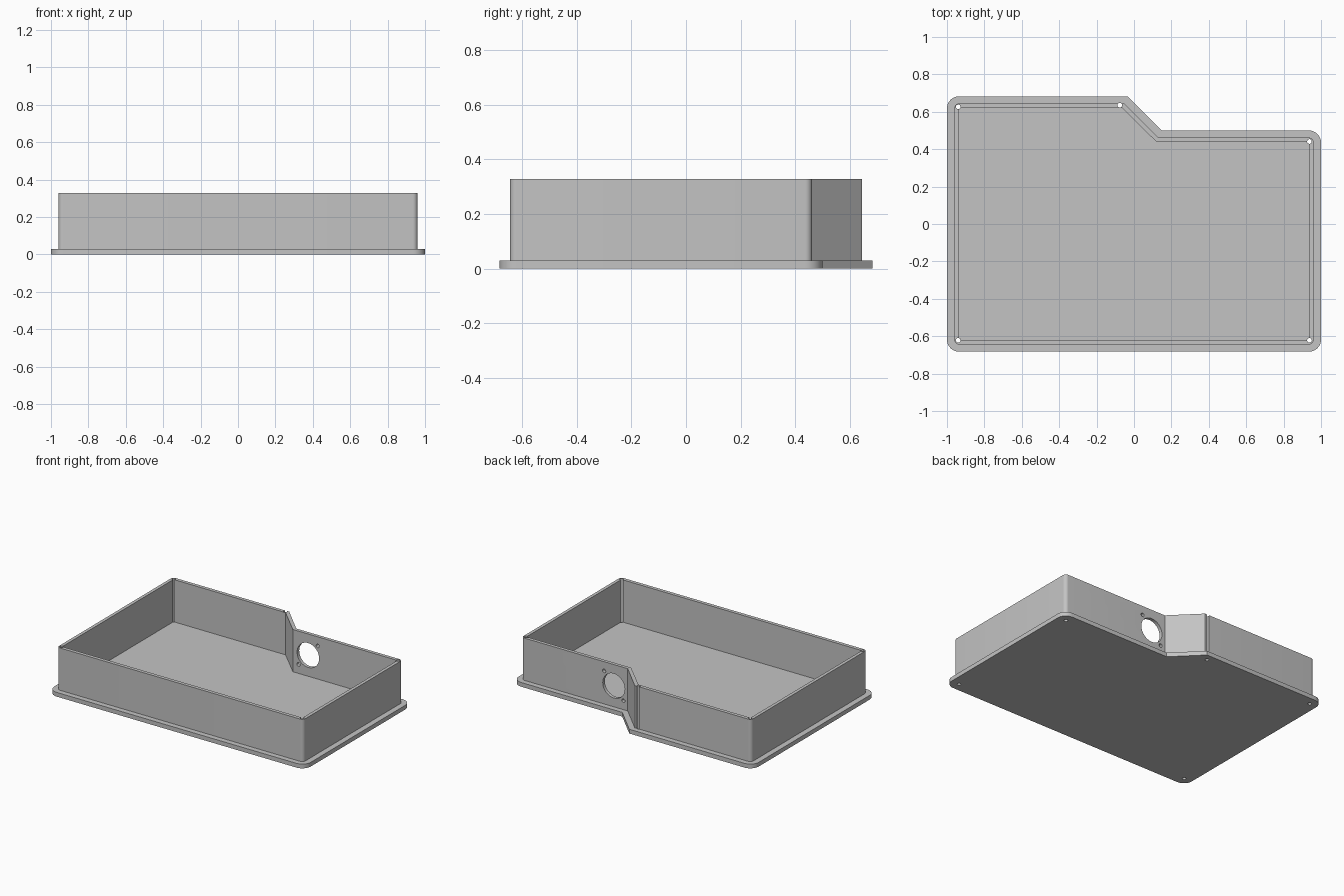
import bpy, bmesh, math
from mathutils import Vector, Matrix

if "Cube" in bpy.data.objects:
    bpy.data.objects.remove(bpy.data.objects["Cube"], do_unlink=True)

grey = bpy.data.materials.new("plain_grey")
grey.use_nodes = True
COLOUR = (0.55, 0.55, 0.55, 1)
grey.diffuse_color = COLOUR
grey.node_tree.nodes["Principled BSDF"].inputs["Base Color"].default_value = COLOUR

FLOOR, RIM = 0.03, 0.328


def finish(name, bm):
    bmesh.ops.recalc_face_normals(bm, faces=bm.faces)
    mesh = bpy.data.meshes.new(name)
    bm.to_mesh(mesh)
    bm.free()
    mesh.materials.append(grey)
    obj = bpy.data.objects.new(name, mesh)
    bpy.context.collection.objects.link(obj)
    return obj


def outline(hx, hy, step, low_x, high_x, radius):
    """Rectangle with a stepped back edge; the four main corners are rounded."""
    pts = []

    def corner(x, y, start):
        if not radius:
            pts.append((x, y))
            return
        cx = x - math.copysign(radius, x)
        cy = y - math.copysign(radius, y)
        for i in range(9):
            a = math.radians(start + i * 90 / 8)
            pts.append((cx + radius * math.cos(a), cy + radius * math.sin(a)))

    corner(-hx, -hy, 180)
    corner(hx, -hy, 270)
    corner(hx, step, 0)
    pts.extend([(low_x, step), (high_x, hy)])
    corner(-hx, hy, 90)
    return pts


def prism(name, pts, z0, z1):
    bm = bmesh.new()
    face = bm.faces.new([bm.verts.new((x, y, z0)) for x, y in pts])
    ext = bmesh.ops.extrude_face_region(bm, geom=[face])
    bmesh.ops.translate(bm, vec=(0, 0, z1 - z0),
                        verts=[v for v in ext["geom"] if isinstance(v, bmesh.types.BMVert)])
    return finish(name, bm)


def drill(name, centre, radius, depth, sides, along_y=False):
    bm = bmesh.new()
    turn = Matrix.Rotation(math.pi / 2, 4, "X") if along_y else Matrix()
    bmesh.ops.create_cone(bm, cap_ends=True, segments=sides, radius1=radius, radius2=radius,
                          depth=depth, matrix=Matrix.Translation(Vector(centre)) @ turn)
    obj = finish(name, bm)
    obj.hide_render = True
    return obj


def cut(obj, cutter):
    bpy.context.view_layer.objects.active = obj
    mod = obj.modifiers.new("cut", "BOOLEAN")
    mod.operation, mod.solver, mod.object = "DIFFERENCE", "EXACT", cutter
    bpy.ops.object.modifier_apply(modifier=mod.name)


# Floor plate with flange, and the tray walls
plate = prism("base_flange", outline(1.0, 0.683, 0.5, 0.147, -0.036, 0.065), 0, FLOOR)
walls = prism("tray_walls", outline(0.96, 0.645, 0.462, 0.131, -0.052, 0.025), FLOOR, RIM)
cavity = prism("cavity_cutter", outline(0.937, 0.62, 0.438, 0.121, -0.063, 0), 0.01, 0.5)
cavity.hide_render = True
cut(walls, cavity)
cutters = [cavity]

# Corner screw holes through walls and floor
for x, y in [(-0.94, -0.622), (0.938, -0.622), (0.938, 0.441), (-0.076, 0.635), (-0.94, 0.626)]:
    hole = drill("screw_cutter", (x, y, 0.2), 0.0125, 1, 16)
    cut(plate, hole)
    cut(walls, hole)
    cutters.append(hole)

# Round connector opening with two diagonal fixing holes
PX, PZ = 0.24, 0.178
for dx, dz, r, sides in [(0, 0, 0.086, 48), (0.075, 0.085, 0.013, 16), (-0.075, -0.085, 0.013, 16)]:
    hole = drill("port_cutter", (PX + dx, 0.45, PZ + dz), r, 0.1, sides, True)
    cut(walls, hole)
    cutters.append(hole)

for c in cutters:
    bpy.data.objects.remove(c, do_unlink=True)

# Smooth the rounded corners, keep the edges sharp
bpy.ops.object.select_all(action="DESELECT")
for obj in (plate, walls):
    obj.select_set(True)
bpy.context.view_layer.objects.active = walls
bpy.ops.object.shade_smooth_by_angle(angle=math.radians(30))
